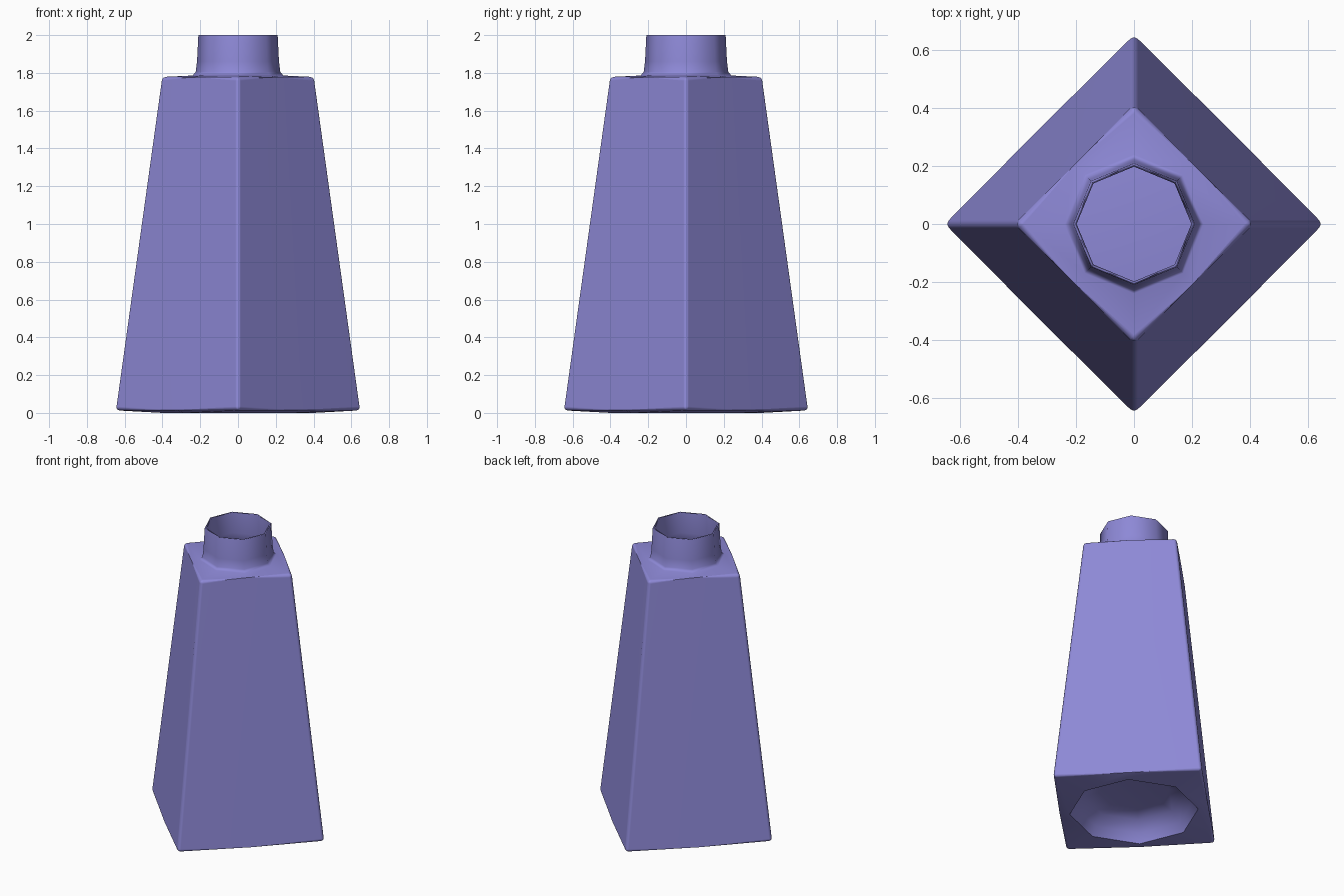
import bpy, bmesh, math

if "Cube" in bpy.data.objects:
    bpy.data.objects.remove(bpy.data.objects["Cube"])

bm = bmesh.new()

def ring(radius, z, square=False):
    """Eight points: an octagon, or a diamond with mid-edge points."""
    verts = []
    for i in range(8):
        r = radius * (math.sqrt(0.5) if square and i % 2 else 1)
        a = i * math.pi / 4
        verts.append(bm.verts.new((r * math.cos(a), r * math.sin(a), z)))
    return verts

# Profile from the recessed underside up to the open neck: radius, height, square
profile = [
    (0.22, 0.15, False), (0.31, 0.12, False), (0.37, 0.06, False),
    (0.40, 0.0, False),
    (0.655, 0.014, True), (0.41, 1.778, True),
    (0.24, 1.786, False), (0.224, 1.805, False), (0.217, 1.86, False),
    (0.210, 2.0, False),
]
rings = [ring(*p) for p in profile]
bm.faces.new(list(reversed(rings[0])))
for lo, hi in zip(rings, rings[1:]):
    for i in range(8):
        j = (i + 1) % 8
        bm.faces.new((lo[i], lo[j], hi[j], hi[i]))

# Soften the diamond edges and the four upright corners
base, top = rings[4], rings[5]
edges = []
for i in range(8):
    j = (i + 1) % 8
    edges += [bm.edges.get((base[i], base[j])), bm.edges.get((top[i], top[j]))]
    if i % 2 == 0:
        edges.append(bm.edges.get((base[i], top[i])))
bmesh.ops.bevel(bm, geom=edges, offset=0.02, segments=3, profile=0.5,
                affect='EDGES', clamp_overlap=True)
bmesh.ops.recalc_face_normals(bm, faces=bm.faces[:])

mesh = bpy.data.meshes.new("bottle")
bm.to_mesh(mesh)
bm.free()
bottle = bpy.data.objects.new("bottle", mesh)
bpy.context.collection.objects.link(bottle)
bpy.context.view_layer.objects.active = bottle
bottle.select_set(True)
bpy.ops.object.shade_smooth_by_angle(angle=math.radians(60))

# Thin wall and clean shading on the large flat sides
wall = bottle.modifiers.new("wall", 'SOLIDIFY')
wall.thickness = 0.012
wall.offset = -1
normals = bottle.modifiers.new("normals", 'WEIGHTED_NORMAL')
normals.keep_sharp = True

# Violet plastic
mat = bpy.data.materials.new("violet")
mat.diffuse_color = (0.27, 0.25, 0.68, 1)
mat.use_nodes = True
mat.node_tree.nodes["Principled BSDF"].inputs["Base Color"].default_value = mat.diffuse_color
mesh.materials.append(mat)
